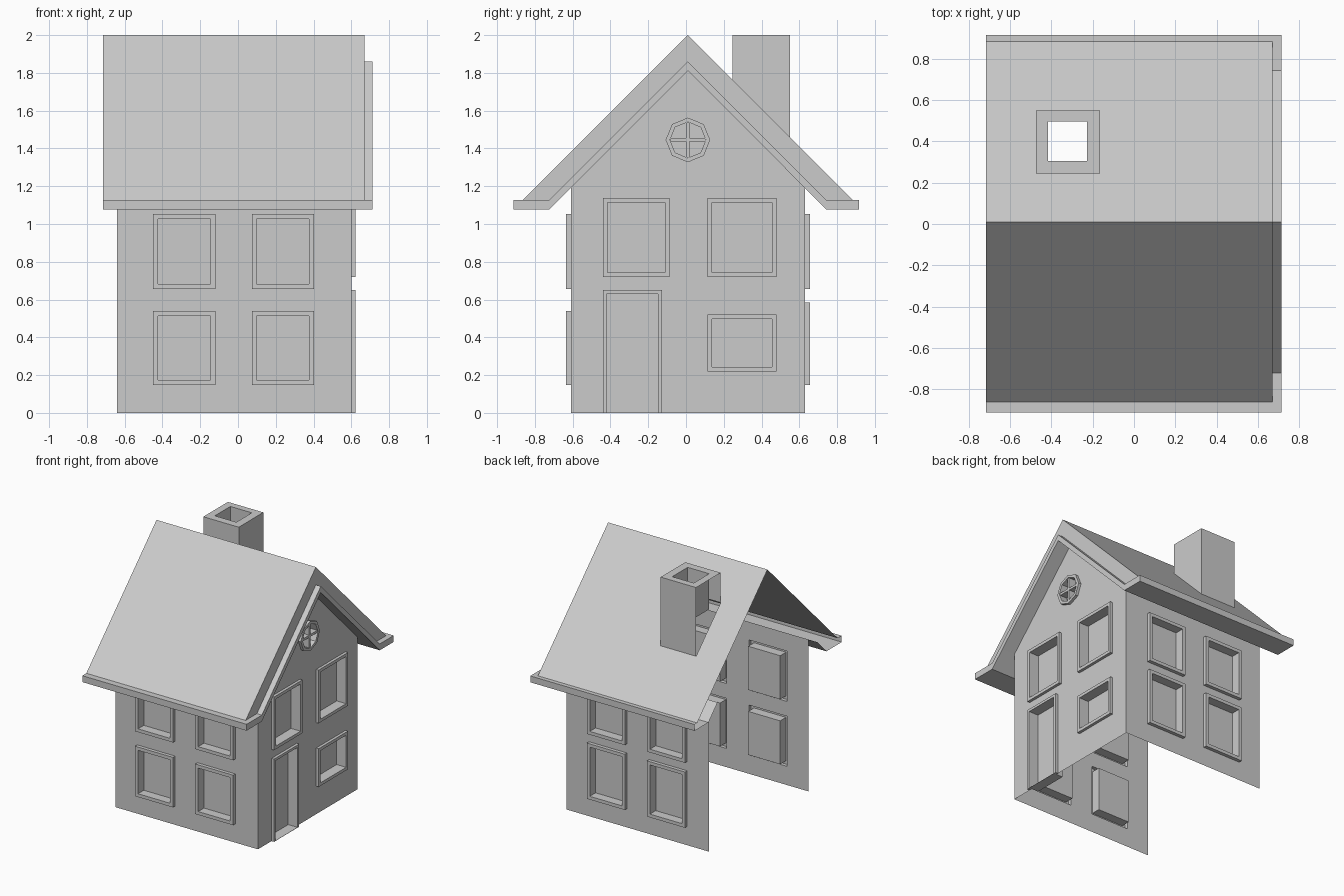
import bpy, bmesh, math
from mathutils import Vector

if "Cube" in bpy.data.objects:
    bpy.data.objects.remove(bpy.data.objects["Cube"])

C = 0.01                       # centre line of the gable
XL, XW = -0.64, 0.60           # open left end, gable wall plane
HW = 0.619                     # half depth of the walls
EAVE_Z, TOP_Z, WALL_Z, PEAK = 1.078, 1.128, 1.193, 1.812


def add_mesh(name, bm):
    me = bpy.data.meshes.new(name)
    bm.to_mesh(me)
    bm.free()
    ob = bpy.data.objects.new(name, me)
    bpy.context.collection.objects.link(ob)
    return ob


def sheet(name, loops, normal):
    """Flat sheet; the first loop is the outline, the others are openings."""
    bm = bmesh.new()
    edges = []
    for loop in loops:
        vs = [bm.verts.new(p) for p in loop]
        edges += [bm.edges.new((vs[i - 1], vs[i])) for i in range(len(vs))]
    n = Vector(normal).normalized()
    bmesh.ops.triangle_fill(bm, edges=edges, use_beauty=True, use_dissolve=False, normal=n)
    for f in bm.faces:
        f.normal_update()
        if f.normal.dot(n) < 0:
            f.normal_flip()
    return add_mesh(name, bm)


def rings(name, loops, cap, skip=()):
    """Bridge successive closed loops, optionally closing the last one."""
    bm = bmesh.new()
    rows = [[bm.verts.new(p) for p in loop] for loop in loops]
    for k, (a, b) in enumerate(zip(rows, rows[1:])):
        for i in range(len(a)):
            j = (i + 1) % len(a)
            if (k, i) not in skip:
                bm.faces.new((a[i], a[j], b[j], b[i]))
    if cap:
        bm.faces.new(rows[-1])
    return add_mesh(name, bm)


def polys(name, faces, flip=False):
    bm = bmesh.new()
    for f in faces:
        vs = [bm.verts.new(p) for p in f]
        bm.faces.new(vs[::-1] if flip else vs)
    bmesh.ops.remove_doubles(bm, verts=bm.verts, dist=1e-4)
    return add_mesh(name, bm)


# wall coordinate systems: across, up, outward
def front(u, v, d=0): return (u, C - HW - d, v)
def back(u, v, d=0): return (-u, C + HW + d, v)
def right(u, v, d=0): return (XW + d, u, v)


def rect(u0, u1, v0, v1, t=0, tb=None):
    b = v0 + (t if tb is None else tb)
    return [(u0 + t, b), (u1 - t, b), (u1 - t, v1 - t), (u0 + t, v1 - t)]


def recess(name, at, outer, inner, out, depth):
    """Raised frame with a deep reveal and a closed pane."""
    rings(name, [[at(u, v, d) for u, v in lp] for lp, d in
                 ((outer, 0), (outer, out), (inner, out), (inner, -depth))], True)


# front and back walls with four windows each
for label, at, low_top, ends in (("front", front, 0.54, (XL, XW)),
                                 ("back", back, 0.585, (-XW, -XL))):
    cols = [(-0.45, -0.12), (0.073, 0.403)]
    if label == "back":
        cols = [(-b, -a) for a, b in cols]
    wins = [(a, b, z0, z1) for a, b in cols for z0, z1 in ((0.147, low_top), (0.657, 1.052))]
    loops = [rect(*ends, 0, WALL_Z)] + [rect(*w) for w in wins]
    sheet(label + "_wall", [[at(u, v) for u, v in lp] for lp in loops], (0, at(0, 0, 1)[1], 0))
    for i, w in enumerate(wins):
        recess(f"{label}_window_{i + 1}", at, rect(*w), rect(*w, t=0.026), 0.027, 0.045)


# gable wall with doorway, three windows and an eight-sided attic window
def octagon(r):
    return [(C + r * math.cos(k * math.pi / 4), 1.445 + r * math.sin(k * math.pi / 4)) for k in range(8)]


wins = [(-0.44, -0.088, 0.72, 1.138), (0.113, 0.478, 0.72, 1.138), (0.113, 0.478, 0.22, 0.52)]
outline = [(C - HW, 0), (-0.44, 0), (-0.44, 0.65), (-0.128, 0.65), (-0.128, 0),
           (C + HW, 0), (C + HW, WALL_Z), (C, PEAK), (C - HW, WALL_Z)]
loops = [outline, octagon(0.118)] + [rect(*w) for w in wins]
sheet("gable_wall", [[right(u, v) for u, v in lp] for lp in loops], (1, 0, 0))
for i, w in enumerate(wins):
    recess(f"gable_window_{i + 1}", right, rect(*w), rect(*w, t=0.024), 0.022, 0.06)
door = (-0.44, -0.128, 0, 0.65)
recess("door", right, rect(*door), rect(*door, t=0.02, tb=0.002), 0.022, 0.06)
recess("attic_window", right, octagon(0.118), octagon(0.095), 0.022, 0.04)

# cross bars of the attic window
for name, a, b in (("attic_bar_upright", 0.009, 0.092), ("attic_bar_level", 0.092, 0.009)):
    bar = rect(C - a, C + a, 1.445 - b, 1.445 + b)
    rings(name, [[right(u, v, d) for u, v in bar] for d in (-0.04, 0.018)], True)

# roof slopes, the back one opened under the chimney
RX0, RX1, RX2 = -0.715, 0.67, 0.713
flue = rect(-0.415, -0.228, 0.305, 0.497)
stack = rect(-0.473, -0.165, 0.245, 0.55)


def on_roof(p): return (p[0], p[1], 2 - abs(p[1] - C))


for label, s, edge in (("front", -1, 0.922), ("back", 1, 0.905)):
    loops = [[on_roof(p) for p in ((RX0, C), (RX1, C), (RX1, C + s * 0.872), (RX0, C + s * 0.872))]]
    if s > 0:
        loops.append([on_roof(p) for p in stack])
    sheet(label + "_roof", loops, (0, s, 1))

    # eaves, gable soffit and barge board
    def sweep(x0, x1, prof):
        return [[(x0, C + s * a, z), (x1, C + s * a, z), (x1, C + s * b, w), (x0, C + s * b, w)]
                for (a, z), (b, w) in zip(prof, prof[1:])]

    def end(x, pts):
        return [[(x, C + s * a, z) for a, z in pts]]

    polys(label + "_eave", sweep(RX0, RX2, [(0.872, TOP_Z), (edge, TOP_Z), (edge, EAVE_Z),
                                            (0.732, EAVE_Z), (HW, WALL_Z)]), s < 0)
    polys(label + "_barge_board",
          sweep(RX1, RX2, [(0, 1.86), (0.732, TOP_Z), (0.872, TOP_Z)])
          + sweep(XW, RX2, [(HW, WALL_Z), (0, PEAK)])
          + end(RX1, [(0, 1.86), (0.732, TOP_Z), (0.872, TOP_Z), (0, 2)])
          + end(RX2, [(0, PEAK), (0.732, EAVE_Z), (edge, EAVE_Z), (edge, TOP_Z), (0.732, TOP_Z), (0, 1.86)]),
          s < 0)

# hollow chimney, open on the side towards the cut-away end
rings("chimney", [[on_roof(p) for p in stack], [(*p, 2) for p in stack],
                  [(*p, 2) for p in flue], [(*p, 1.72) for p in flue]], False, skip={(0, 3)})
